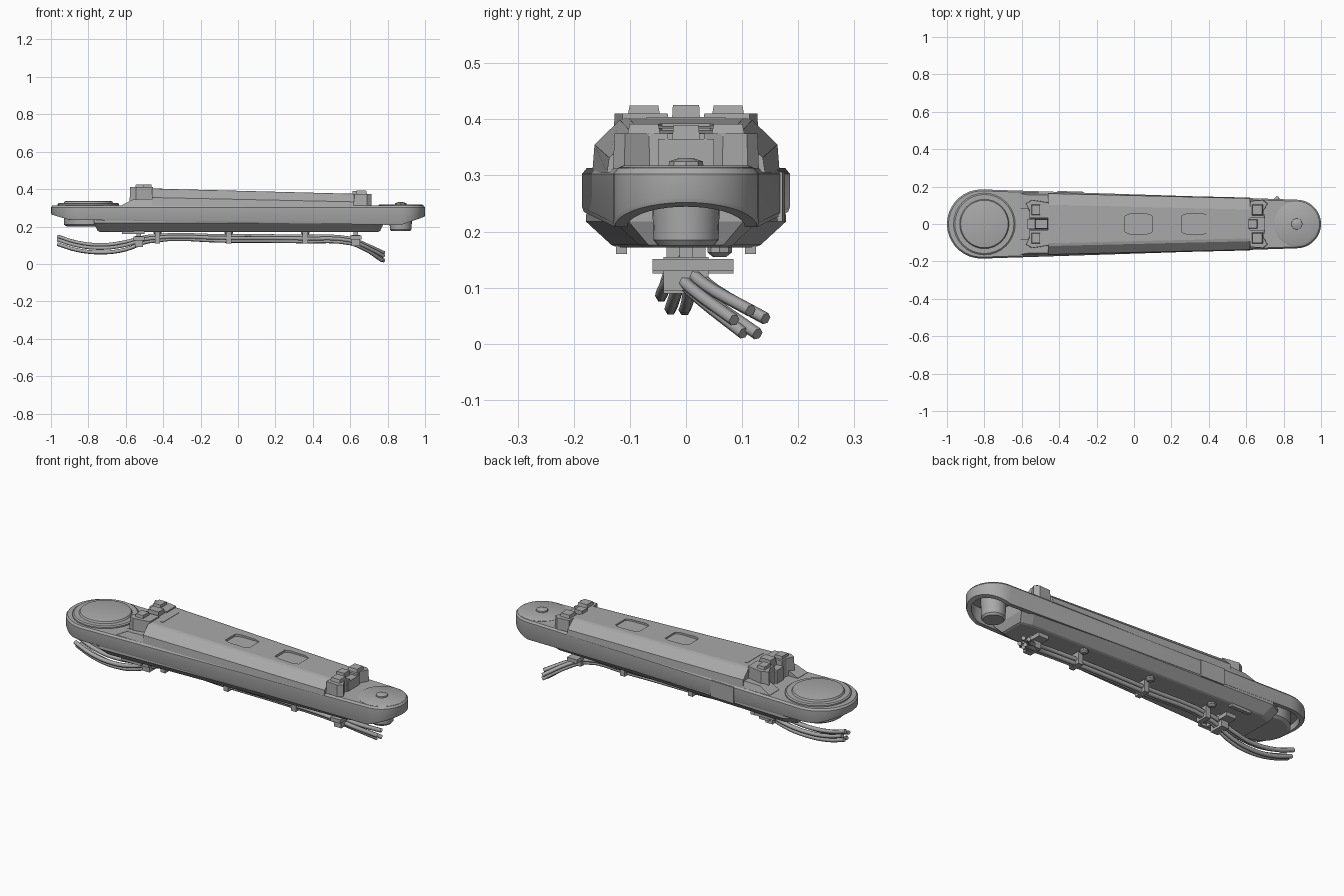
import bpy, bmesh, math
from math import cos, sin, pi

cube = bpy.data.objects.get("Cube")
if cube:
    bpy.data.objects.remove(cube)

grey = bpy.data.materials.new("plain_grey")
grey.use_nodes = True
grey.diffuse_color = (0.4, 0.4, 0.4, 1)
grey.node_tree.nodes["Principled BSDF"].inputs["Base Color"].default_value = (0.4, 0.4, 0.4, 1)

BIG, SMALL = -0.815, 0.87        # pivot centres
R_BIG, R_SMALL = 0.185, 0.13     # end radii


def half_width(x):
    return R_BIG + (R_SMALL - R_BIG) * (x - BIG) / (SMALL - BIG)


def loft(name, rings, smooth=True):
    """Skin closed rings of equal length and cap both ends."""
    bm = bmesh.new()
    loops = [[bm.verts.new(p) for p in r] for r in rings]
    n = len(loops[0])
    for a, b in zip(loops, loops[1:]):
        for i in range(n):
            j = (i + 1) % n
            bm.faces.new((a[i], a[j], b[j], b[i]))
    bm.faces.new(loops[0][::-1])
    bm.faces.new(loops[-1])
    bmesh.ops.recalc_face_normals(bm, faces=bm.faces[:])
    me = bpy.data.meshes.new(name)
    bm.to_mesh(me)
    bm.free()
    ob = bpy.data.objects.new(name, me)
    bpy.context.collection.objects.link(ob)
    me.materials.append(grey)
    if smooth:
        bpy.ops.object.select_all(action="DESELECT")
        ob.select_set(True)
        bpy.context.view_layer.objects.active = ob
        bpy.ops.object.shade_smooth_by_angle(angle=math.radians(28))
    return ob


def prism(name, pts, z0, z1, top=1.0):
    """Extrude a plan outline upward, optionally tapering the top."""
    cx = sum(p[0] for p in pts) / len(pts)
    cy = sum(p[1] for p in pts) / len(pts)
    upper = [(cx + (x - cx) * top, cy + (y - cy) * top, z1) for x, y in pts]
    return loft(name, [[(x, y, z0) for x, y in pts], upper], False)


def box(name, x0, x1, y0, y1, z0, z1, top=1.0):
    return prism(name, [(x0, y0), (x1, y0), (x1, y1), (x0, y1)], z0, z1, top)


def turned(name, cx, cy, profile, n=24):
    """Vertical turned part from (radius, z) pairs."""
    return loft(name, [[(cx + r * cos(2 * pi * i / n), cy + r * sin(2 * pi * i / n), z)
                        for i in range(n)] for r, z in profile])


def outline(inset, z, n=18):
    """Tapered capsule in plan; z is a height or a function of x."""
    pts = []
    for cx, r, start in ((BIG, R_BIG, pi / 2), (SMALL, R_SMALL, -pi / 2)):
        for i in range(n + 1):
            a = start + pi * i / n
            x = cx + (r - inset) * cos(a)
            pts.append((x, (r - inset) * sin(a), z(x) if callable(z) else z))
    return pts


def rim_bottom(x):
    if x < -0.76:
        return 0.235 + 0.03 * max(0, (-0.9 - x) / 0.1)
    return 0.208 + 0.045 * max(0, (x - 0.87) / 0.13)


# Main shell, hollow underneath at both ends
loft("arm_shell", [outline(0.03, 0.285), outline(0.025, rim_bottom),
                   outline(0.003, rim_bottom), outline(0, lambda x: rim_bottom(x) + 0.008),
                   outline(0, 0.303), outline(0.008, 0.313)])

# Belly closing the middle of the shell
rings = []
for inset, z, trim in ((0.06, 0.172, 0.03), (0.05, 0.176, 0.02), (0.005, 0.218, 0), (0.01, 0.3, 0)):
    x0, x1 = -0.77 + trim, 0.78 - trim
    a, b = half_width(x0) - inset, half_width(x1) - inset
    rings.append([(x0, -a * 0.8, z), (x0 + 0.06, -a, z), (x1 - 0.06, -b, z), (x1, -b * 0.8, z),
                  (x1, b * 0.8, z), (x1 - 0.06, b, z), (x0 + 0.06, a, z), (x0, a * 0.8, z)])
loft("belly", rings, False)

# Tapered top cover
rings = []
for x, low, shoulder, top in ((-0.46, 0.163, 0.355, 0.403), (0.62, 0.137, 0.332, 0.375)):
    t = low - 0.045
    half = [(low + 0.004, 0.305), (low, shoulder), (t, top - 0.004), (t - 0.015, top)]
    rings.append([(x, y, z) for y, z in half] + [(x, -y, z) for y, z in reversed(half)])
cover = loft("top_cover", rings, False)


# Recessed hatches in the cover
def hatch_outline(cx, w, h):
    return [(cx - w, -h * .8), (cx - w * .6, -h), (cx + w * .6, -h), (cx + w, -h * .8),
            (cx + w, h * .8), (cx + w * .6, h), (cx - w * .6, h), (cx - w, h * .8)]


for i, (cx, w, h, z) in enumerate(((0.025, 0.072, 0.054, 0.38), (0.325, 0.072, 0.054, 0.373))):
    cutter = prism("hatch_cutter_%d" % i, hatch_outline(cx, w, h), z, 0.45)
    cutter.hide_render = True
    cutter.hide_viewport = True
    mod = cover.modifiers.new("hatch", "BOOLEAN")
    mod.object = cutter
    mod.solver = "EXACT"
bpy.context.view_layer.objects.active = cover
for mod in list(cover.modifiers):
    bpy.ops.object.modifier_apply(modifier=mod.name)
for ob in [o for o in bpy.data.objects if o.name.startswith("hatch_cutter")]:
    bpy.data.objects.remove(ob)
box("cover_slot", -0.42, -0.405, -0.07, 0.07, 0.395, 0.404)

# Pivot discs on top and hubs below
turned("large_disc", -0.8, 0, [(0.165, 0.305), (0.165, 0.32), (0.158, 0.325), (0.132, 0.325),
                               (0.127, 0.334), (0.12, 0.336)], 32)
turned("small_disc", SMALL, 0, [(0.12, 0.305), (0.12, 0.314), (0.112, 0.318)], 32)
turned("small_disc_knob", SMALL, 0, [(0.032, 0.31), (0.03, 0.325), (0.012, 0.331)], 8)
turned("large_hub", -0.8, 0, [(0.115, 0.2), (0.13, 0.21), (0.13, 0.3)])
turned("small_hub", SMALL, 0, [(0.05, 0.175), (0.058, 0.185), (0.062, 0.3)])

# Latches and shoulders at each end of the cover
box("large_hinge_bar", -0.57, -0.45, -0.028, 0.028, 0.31, 0.385)
box("large_hinge_cap", -0.53, -0.46, -0.026, 0.026, 0.38, 0.426, 0.9)
box("small_hinge_bar", 0.6, 0.7, -0.05, 0.05, 0.31, 0.365)
box("small_hinge_cap", 0.61, 0.66, -0.025, 0.025, 0.36, 0.39, 0.9)
for s, side in ((1, "left"), (-1, "right")):
    prism("large_latch_" + side, [(-0.56, 0.03 * s), (-0.56, 0.07 * s), (-0.58, 0.11 * s),
                                  (-0.545, 0.13 * s), (-0.45, 0.115 * s), (-0.45, 0.03 * s)],
          0.31, 0.41, 0.95)
    box("large_latch_cap_" + side, -0.55, -0.5, 0.045 * s, 0.105 * s, 0.4, 0.425, 0.85)
    prism("small_latch_" + side, [(0.7, 0.03 * s), (0.69, 0.065 * s), (0.715, 0.11 * s),
                                  (0.69, 0.13 * s), (0.62, 0.125 * s), (0.61, 0.03 * s)],
          0.31, 0.375, 0.95)
    box("small_latch_cap_" + side, 0.63, 0.69, 0.045 * s, 0.105 * s, 0.37, 0.392, 0.85)
    loft("shoulder_" + side, [[(-0.62, 0.08 * s, 0.308), (-0.62, 0.165 * s, 0.308),
                               (-0.62, 0.165 * s, 0.315), (-0.62, 0.08 * s, 0.315)],
                              [(-0.56, 0.08 * s, 0.308), (-0.56, 0.168 * s, 0.308),
                               (-0.56, 0.155 * s, 0.345), (-0.56, 0.08 * s, 0.345)],
                              [(-0.45, 0.08 * s, 0.308), (-0.45, 0.166 * s, 0.308),
                               (-0.45, 0.155 * s, 0.348), (-0.45, 0.08 * s, 0.348)]], False)
    box("belly_foot_" + side, -0.62, -0.5, 0.105 * s, 0.125 * s, 0.16, 0.2)

# Access panel on the back side
x0, x1 = -0.41, -0.27
loft("side_panel", [[(x0, half_width(x0) - 0.01, z), (x1, half_width(x1) - 0.01, z),
                     (x1, half_width(x1) + 0.005, z), (x0, half_width(x0) + 0.005, z)]
                    for z in (0.218, 0.306)], False)


# Cable bundle under the belly
def cable(name, points, radius):
    cu = bpy.data.curves.new(name, "CURVE")
    cu.dimensions = "3D"
    cu.bevel_depth = radius
    cu.bevel_resolution = 1
    cu.resolution_u = 4
    cu.use_fill_caps = True
    sp = cu.splines.new("BEZIER")
    sp.bezier_points.add(len(points) - 1)
    for bp, co in zip(sp.bezier_points, points):
        bp.co = co
        bp.handle_left_type = bp.handle_right_type = "AUTO"
    ob = bpy.data.objects.new(name, cu)
    bpy.context.collection.objects.link(ob)
    cu.materials.append(grey)
    bpy.ops.object.select_all(action="DESELECT")
    ob.select_set(True)
    bpy.context.view_layer.objects.active = ob
    bpy.ops.object.convert(target="MESH")


path = [(-0.965, 0.0, 0.125), (-0.86, -0.01, 0.093), (-0.72, -0.015, 0.08), (-0.6, -0.01, 0.096),
        (-0.48, 0, 0.132), (-0.05, 0, 0.135), (0.36, 0, 0.132), (0.6, 0, 0.122),
        (0.68, 0.035, 0.09), (0.78, 0.115, 0.037)]
for i, (dy, dz) in enumerate(((-0.028, 0.004), (-0.012, -0.014), (0.012, -0.015),
                              (0.026, 0.006), (0.0, 0.017))):
    last = len(path) - 1
    pts = []
    for k, (x, y, z) in enumerate(path):
        f = 1.3 if k < 4 or k == last else 0.85
        pts.append((x - 0.01 * (i % 2) * (k == last), y + dy * f * 0.8, z + dz * f))
    cable("cable_%d" % (i + 1), pts, 0.011)

# Clips around the cables and studs on the belly
for i, x in enumerate((-0.43, -0.05, 0.36)):
    turned("belly_stud_%d" % i, x, 0.06, [(0.012, 0.155), (0.022, 0.163), (0.022, 0.18)], 8)
    box("cable_hanger_%d" % i, x - 0.014, x + 0.014, -0.035, 0.035, 0.108, 0.178)
for name, x, z in (("large_clamp", -0.53, 0.09), ("small_clamp", 0.63, 0.095)):
    box(name, x - 0.022, x + 0.022, -0.04, 0.04, z, z + 0.06)
    box(name + "_plate", x - 0.03, x + 0.03, -0.06, 0.085, z + 0.035, z + 0.056)
    box(name + "_post", x - 0.012, x + 0.012, -0.012, 0.012, z + 0.05, 0.18)
